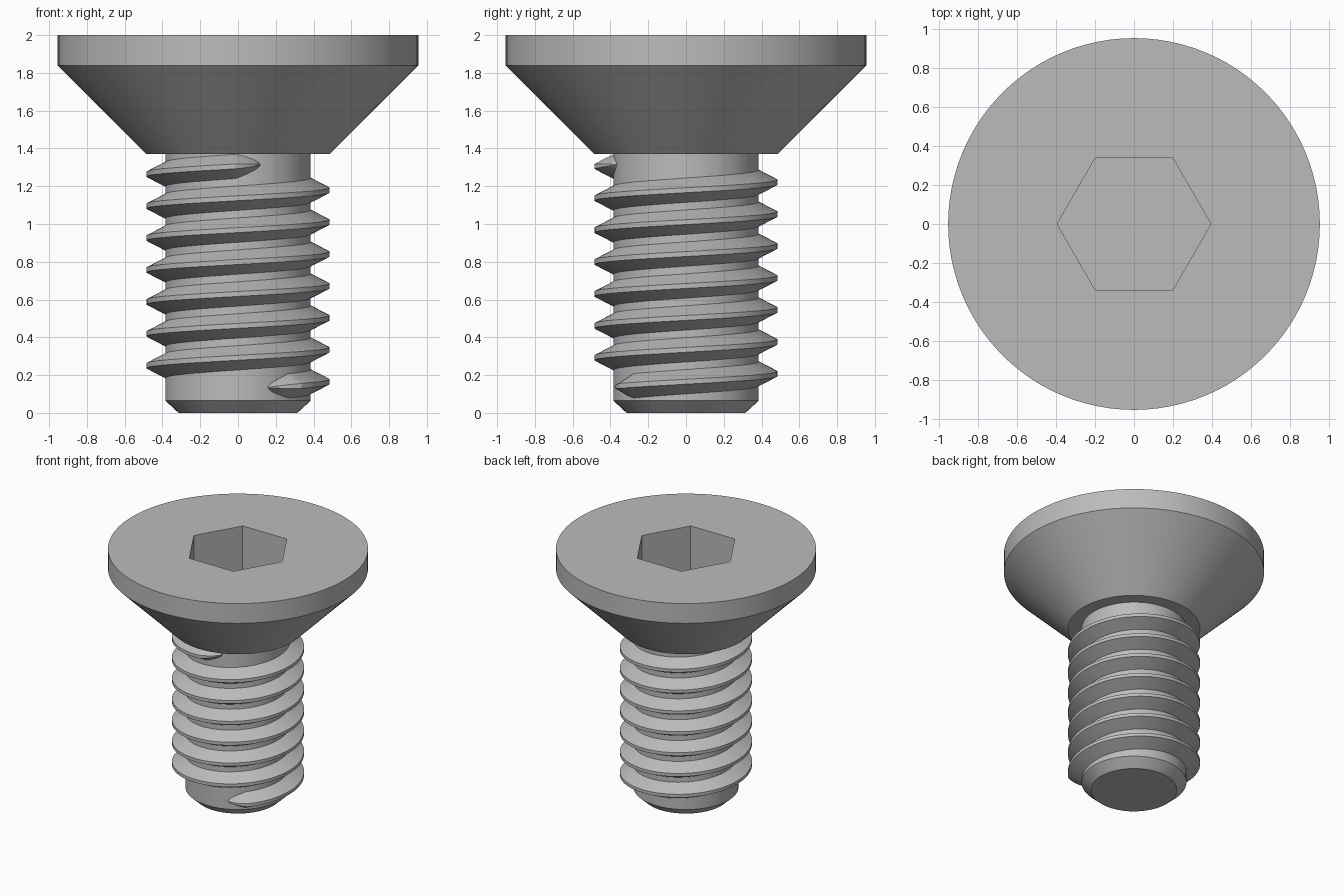
import bpy, bmesh
from math import cos, sin, pi, radians

cube = bpy.data.objects.get("Cube")
if cube:
    bpy.data.objects.remove(cube, do_unlink=True)

SEGMENTS = 96
SHANK_R, CREST_R = 0.385, 0.485
PITCH = 0.169

# Single plain metal colour
steel = bpy.data.materials.new("grey steel")
steel.use_nodes = True
GREY = (0.5, 0.5, 0.5, 1)
steel.diffuse_color = GREY
steel.node_tree.nodes["Principled BSDF"].inputs["Base Color"].default_value = GREY


def ring(bm, radius, z, count=SEGMENTS):
    return [bm.verts.new((radius * cos(2 * pi * i / count),
                          radius * sin(2 * pi * i / count), z)) for i in range(count)]


def bridge(bm, lower, upper, closed=True):
    n = len(lower)
    for i in range(n if closed else n - 1):
        j = (i + 1) % n
        bm.faces.new((lower[i], lower[j], upper[j], upper[i]))


def finish(bm, name):
    bmesh.ops.recalc_face_normals(bm, faces=bm.faces)
    mesh = bpy.data.meshes.new(name)
    bm.to_mesh(mesh)
    bm.free()
    mesh.materials.append(steel)
    obj = bpy.data.objects.new(name, mesh)
    bpy.context.collection.objects.link(obj)
    bpy.ops.object.select_all(action='DESELECT')
    obj.select_set(True)
    bpy.context.view_layer.objects.active = obj
    bpy.ops.object.shade_smooth_by_angle(angle=radians(20))
    return obj


# Turned body: chamfered tip, shank, countersunk cone and head rim
bm = bmesh.new()
profile = [(0.315, 0), (SHANK_R, 0.065), (SHANK_R, 1.37),
           (CREST_R, 1.37), (0.955, 1.84), (0.955, 2)]
rings = [ring(bm, r, z) for r, z in profile]
for lower, upper in zip(rings, rings[1:]):
    bridge(bm, lower, upper)
bm.faces.new(rings[0])

# Hexagonal drive socket sunk into the head
mouth, floor = ring(bm, 0.395, 2, 6), ring(bm, 0.395, 1.58, 6)
bridge(bm, floor, mouth)
bm.faces.new(floor)

# Flat top face, fanned between the rim and each side of the socket
rim, step = rings[-1], SEGMENTS // 6
for side in range(6):
    a, b = mouth[side], mouth[(side + 1) % 6]
    arc = [rim[(side * step + k) % SEGMENTS] for k in range(step + 1)]
    bm.faces.new([a] + arc + [b])
finish(bm, "screw_body")

# Helical thread with a truncated V section that fades out at both ends
bm = bmesh.new()
START, END, FADE = radians(-66), radians(-72) + 14 * pi, radians(20)
section = [(0, -0.066), (CREST_R - SHANK_R, -0.013),
           (CREST_R - SHANK_R, 0.013), (0, 0.066)]
STEPS = 7 * SEGMENTS
fade_angles = [FADE * k / 10 for k in range(11)]
middle = [START + FADE + (END - START - 2 * FADE) * k / STEPS for k in range(1, STEPS)]
angles = [START + f for f in fade_angles] + middle + [END - f for f in reversed(fade_angles)]
strips = []
for a in angles:
    t = min(1, max(0.002, (a - START) / FADE), max(0.002, (END - a) / FADE))
    scale = t ** 0.6
    z = 0.165 + PITCH * a / (2 * pi)
    strips.append([bm.verts.new(((SHANK_R - 0.003 + dr * scale + 0.003 * (dr > 0)) * cos(a),
                                 (SHANK_R - 0.003 + dr * scale + 0.003 * (dr > 0)) * sin(a),
                                 z + dz * scale)) for dr, dz in section])
for first, second in zip(strips, strips[1:]):
    bridge(bm, first, second)
bm.faces.new(strips[0])
bm.faces.new(strips[-1])
finish(bm, "screw_thread")
